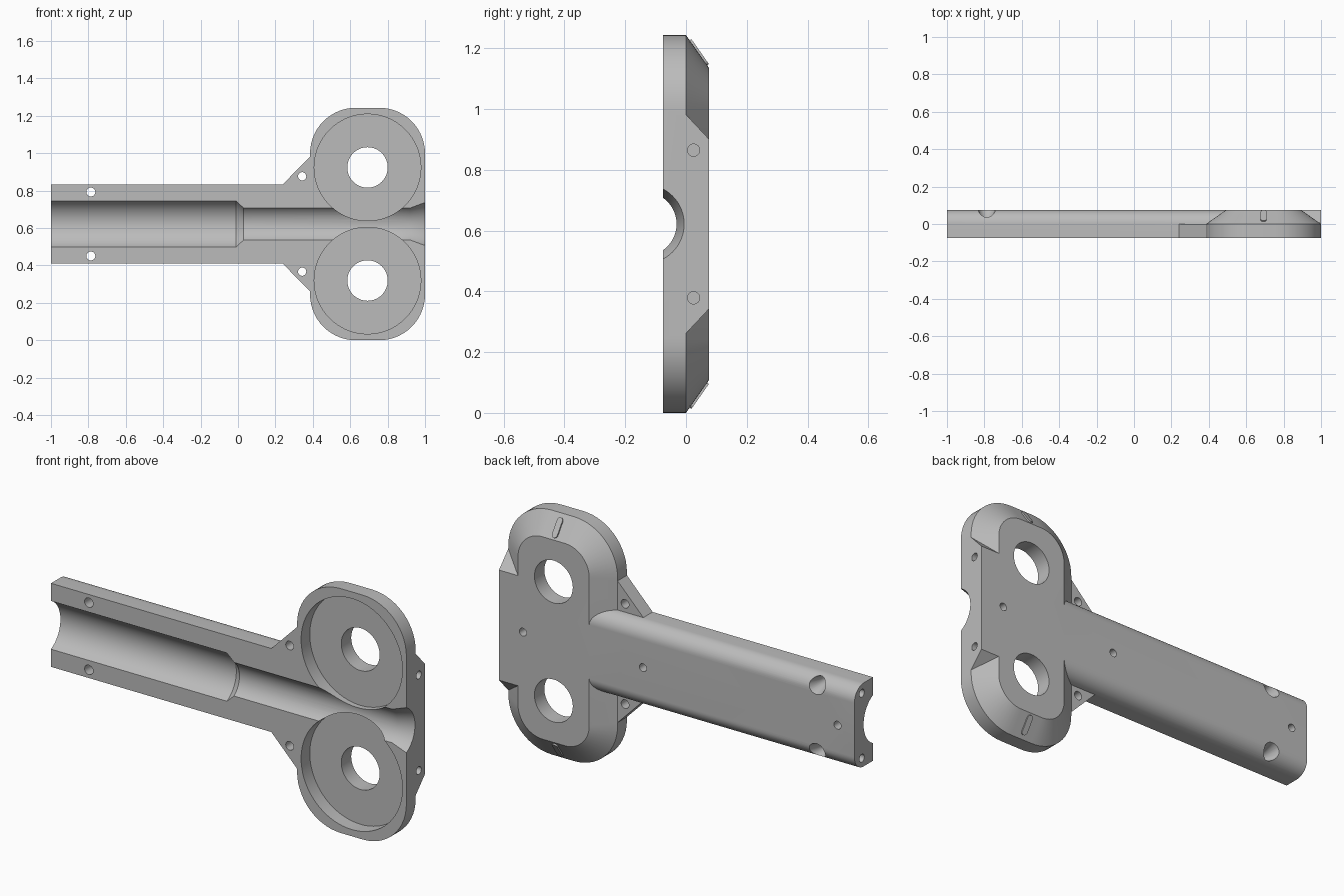
import bpy, bmesh, math
from mathutils import Vector

cube = bpy.data.objects.get("Cube")
if cube:
    bpy.data.objects.remove(cube, do_unlink=True)

MID = 0.6215          # height of the mirror plane
FRONT, BACK = -0.075, 0.075
HX = 0.6925           # x of both roller centres
SIDES = (1, -1)

grey = bpy.data.materials.new("light grey")
grey.use_nodes = True
grey.diffuse_color = (0.5, 0.5, 0.5, 1)
grey.node_tree.nodes["Principled BSDF"].inputs["Base Color"].default_value = (0.5, 0.5, 0.5, 1)


def loft(name, rings):
    """Closed solid through rings of equal point count."""
    bm = bmesh.new()
    loops = [[bm.verts.new(p) for p in ring] for ring in rings]
    n = len(loops[0])
    for a, b in zip(loops, loops[1:]):
        for i in range(n):
            bm.faces.new((a[i], a[(i + 1) % n], b[(i + 1) % n], b[i]))
    bm.faces.new(loops[0])
    bm.faces.new(loops[-1])
    bmesh.ops.recalc_face_normals(bm, faces=bm.faces)
    mesh = bpy.data.meshes.new(name)
    bm.to_mesh(mesh)
    bm.free()
    ob = bpy.data.objects.new(name, mesh)
    bpy.context.collection.objects.link(ob)
    return ob


def turned(name, axis, a, b, stations, n=32):
    """Solid of revolution along x or y; stations are (position, radius)."""
    rings = []
    for pos, r in stations:
        ring = []
        for i in range(n):
            t = 2 * math.pi * i / n
            u, v = a + r * math.cos(t), b + r * math.sin(t)
            ring.append((pos, u, v) if axis == "x" else (u, pos, v))
        rings.append(ring)
    return loft(name, rings)


def arc(cx, cy, r, start, end, n=14):
    return [(cx + r * math.cos(math.radians(start + (end - start) * i / n)),
             cy + r * math.sin(math.radians(start + (end - start) * i / n)))
            for i in range(n + 1)]


def rounded(y, inset):
    """Rounded rectangle outline of the head at depth y."""
    r = 0.245 - inset
    w, h = 0.3075 - 0.245, MID - 0.245
    pts = []
    for k, (sx, sz) in enumerate(((1, 1), (-1, 1), (-1, -1), (1, -1))):
        pts += arc(HX + sx * w, MID + sz * h, r, 90 * k, 90 * k + 90)
    return [(x, y, z) for x, z in pts]


def combine(base, other, op):
    mod = base.modifiers.new(op, "BOOLEAN")
    mod.operation = op
    mod.solver = "EXACT"
    mod.object = other
    bpy.context.view_layer.objects.active = base
    bpy.ops.object.modifier_apply(modifier=mod.name)
    bpy.data.objects.remove(other, do_unlink=True)


# Head plate with a sloped back rim
body = loft("half_shell_body", [rounded(FRONT, 0), rounded(0, 0), rounded(BACK, 0.107)])

# Handle with rounded back edges
half, fillet = 0.2125, 0.075
section = [(FRONT, MID - half), (FRONT, MID + half)]
section += [(y, z) for z, y in arc(MID + half - fillet, 0, fillet, 0, 90)]
section += [(y, z) for z, y in arc(MID - half + fillet, 0, fillet, 90, 180)]
combine(body, loft("handle", [[(x, y, z) for y, z in section] for x in (-1, 0.6)]), "UNION")

# Nose block at the far end
nose = [(-0.03, 0.36), (0, 0.36), (BACK, 0.28), (BACK, -0.28), (0, -0.36), (-0.03, -0.36)]
combine(body, loft("nose_block", [[(x, y, MID + z) for y, z in nose] for x in (HX, 1)]), "UNION")

# Corner gussets between handle and head
for s in SIDES:
    tri = [(0.24, 0.2125), (0.387, 0.3625), (0.46, 0.3625), (0.46, 0.18), (0.24, 0.18)]
    combine(body, loft("gusset", [[(x, y, MID + s * z) for x, z in tri]
                                  for y in (FRONT, 0)]), "UNION")

# Stepped bore along the shell
cutters = [turned("bore", "x", -0.136, MID,
                  [(-1.05, 0.137), (-0.01, 0.137), (0.03, 0.105),
                   (0.92, 0.105), (1, 0.13), (1.04, 0.143)], 96)]

for s in SIDES:
    # Roller pocket and its shaft hole
    zc = MID + s * 0.3025
    cutters.append(turned("pocket", "y", HX, zc, [(-0.1, 0.285), (-0.005, 0.285)], 96))
    cutters.append(turned("shaft_hole", "y", HX, zc, [(-0.05, 0.108), (0.1, 0.108)], 64))
    # Countersunk handle screw hole
    cutters.append(turned("screw_hole", "y", -0.787, MID + s * 0.171,
                          [(-0.1, 0.024), (0.005, 0.024), (BACK, 0.046), (0.1, 0.053)]))
    # Gusset hole
    cutters.append(turned("gusset_hole", "y", 0.343, MID + s * 0.255,
                          [(-0.1, 0.022), (0.03, 0.022)]))
    # Blind holes in both ends
    cutters.append(turned("nose_hole", "x", 0.025, MID + s * 0.243, [(0.9, 0.02), (1.1, 0.02)]))
    cutters.append(turned("end_hole", "x", 0.015, MID + s * 0.165, [(-1.1, 0.02), (-0.9, 0.02)]))

# Blind holes along the back
for x in (0.865, 0.19, -0.905):
    cutters.append(turned("back_hole", "y", x, MID, [(0.03, 0.02), (0.1, 0.02)]))

for c in cutters:
    c.hide_render = True
    combine(body, c, "DIFFERENCE")

# Raised marker tabs on the sloped rim
tabs = []
down = Vector((0, 0.075, -0.107)).normalized()
out = Vector((0, 0.107, 0.075)).normalized()
centre = Vector((HX, 0.041, 2 * MID - 0.0585))
capsule = arc(0, 0.035, 0.015, 0, 180) + arc(0, -0.035, 0.015, 180, 360)
for s, label in zip(SIDES, ("upper", "lower")):
    rings = []
    for lift in (-0.01, 0.007):
        ring = [centre + Vector((u, 0, 0)) + down * v + out * lift for u, v in capsule]
        rings.append([(p.x, p.y, MID + s * (p.z - MID)) for p in ring])
    tabs.append(loft(label + "_marker_tab", rings))

# Material and shading
for ob in [body] + tabs:
    ob.data.materials.clear()
    ob.data.materials.append(grey)
    bpy.ops.object.select_all(action="DESELECT")
    ob.select_set(True)
    bpy.context.view_layer.objects.active = ob
    bpy.ops.object.shade_smooth_by_angle(angle=math.radians(25))
